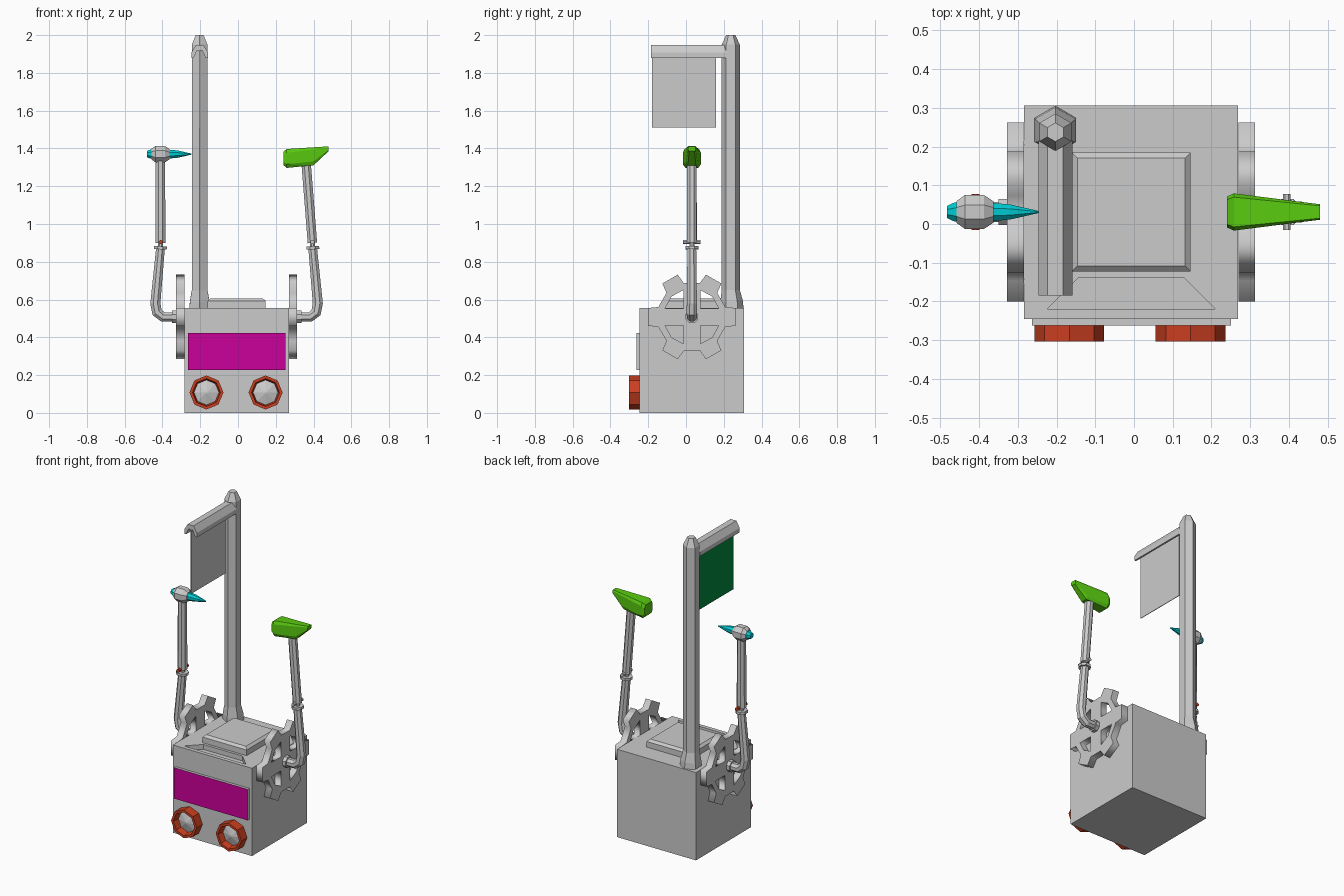
import bpy, bmesh, math
from mathutils import Vector, Matrix

if "Cube" in bpy.data.objects:
    bpy.data.objects.remove(bpy.data.objects["Cube"])

CX, CY = -0.0075, 0.031          # body centre line
PX = -0.203                      # post and flag line


def mat(name, rgb):
    m = bpy.data.materials.new(name)
    m.diffuse_color = (*rgb, 1)
    m.use_nodes = True
    m.node_tree.nodes["Principled BSDF"].inputs["Base Color"].default_value = m.diffuse_color
    return m


GREY = mat("grey", (0.6, 0.6, 0.6))
GREEN = mat("lime", (0.10, 0.60, 0.005))
CYAN = mat("cyan", (0.0, 0.60, 0.65))
RED = mat("red", (0.60, 0.05, 0.015))
PINK = mat("magenta", (0.60, 0.0, 0.32))
FLAG = mat("flag_green", (0.0, 0.25, 0.05))


def finish(name, bm, m=None):
    bmesh.ops.recalc_face_normals(bm, faces=bm.faces)
    me = bpy.data.meshes.new(name)
    bm.to_mesh(me)
    bm.free()
    ob = bpy.data.objects.new(name, me)
    bpy.context.collection.objects.link(ob)
    if m:
        me.materials.append(m)
    return ob


def bake(ob):
    """Evaluated copy of an object's mesh."""
    dg = bpy.context.evaluated_depsgraph_get()
    return bpy.data.meshes.new_from_object(ob.evaluated_get(dg))


def box(name, lo, hi, m=None):
    bm = bmesh.new()
    bmesh.ops.create_cube(bm, size=1)
    for v in bm.verts:
        v.co = [(a + b) / 2 + c * (b - a) for a, b, c in zip(lo, hi, v.co)]
    return finish(name, bm, m)


def hull(name, pts, m=None):
    bm = bmesh.new()
    for p in pts:
        bm.verts.new(p)
    bmesh.ops.convex_hull(bm, input=bm.verts[:])
    bmesh.ops.dissolve_limit(bm, angle_limit=0.01, verts=bm.verts[:], edges=bm.edges[:])
    return finish(name, bm, m)


def loft(name, rings, n=8, phase=0.0, m=None, axis=None):
    """Rings of (x, y, z, radius) joined into a capped tube."""
    bm = bmesh.new()
    P = [Vector(r[:3]) for r in rings]
    loops = []
    for i, r in enumerate(rings):
        a, b = P[max(i - 1, 0)], P[min(i + 1, len(P) - 1)]
        t = Vector(axis) if axis else Vector()
        if not axis:
            if i > 0:
                t += (P[i] - a).normalized()
            if i < len(P) - 1:
                t += (b - P[i]).normalized()
        t.normalize()
        ref = Vector((1, 0, 0)) if abs(t.y) > 0.9 else Vector((0, 1, 0))
        u = t.cross(ref).normalized()
        w = u.cross(t).normalized()
        ang = [phase + 2 * math.pi * k / n for k in range(n)]
        loops.append([bm.verts.new(P[i] + r[3] * (math.cos(q) * u + math.sin(q) * w)) for q in ang])
    for A, B in zip(loops, loops[1:]):
        for k in range(n):
            bm.faces.new((A[k], A[(k + 1) % n], B[(k + 1) % n], B[k]))
    bm.faces.new(loops[0])
    bm.faces.new(loops[-1])
    return finish(name, bm, m)


def prism(name, outline, d0, d1, place, m=None):
    """Outline of (a, b) pairs swept from d0 to d1; place(a, b, d) gives the point."""
    bm = bmesh.new()
    A, B = [[bm.verts.new(place(a, b, d)) for a, b in outline] for d in (d0, d1)]
    n = len(A)
    for k in range(n):
        bm.faces.new((A[k], A[(k + 1) % n], B[(k + 1) % n], B[k]))
    bm.faces.new(A)
    bm.faces.new(B)
    return finish(name, bm, m)


# body with a trapezoid recess in the top
body = box("body", (-0.284, -0.245, 0), (0.269, 0.306, 0.556))
trap = [(-0.145, -0.14), (0.13, -0.14), (0.21, -0.22), (-0.225, -0.22)]
cutter = prism("recess_cutter", trap, 0.525, 0.6, lambda a, b, d: (a, b, d))
mod = body.modifiers.new("recess", 'BOOLEAN')
mod.operation, mod.object, mod.solver = 'DIFFERENCE', cutter, 'EXACT'
cut_mesh = bake(body)
body.modifiers.clear()
body.data = cut_mesh
bpy.data.objects.remove(cutter)

# lid with chamfered rim
hull("lid", [(CX + sx * h, CY + sy * h, z) for h, z in ((0.154, 0.55), (0.154, 0.592), (0.139, 0.606))
             for sx in (-1, 1) for sy in (-1, 1)])

# front panel, coloured on its front face only
panel = box("front_panel", (-0.264, -0.262, 0.228), (0.251, -0.24, 0.424), GREY)
panel.data.materials.append(PINK)
for f in panel.data.polygons:
    if f.normal.y < -0.9:
        f.material_index = 1

# front lamps: octagonal rim and faceted dish
for side, x in (("left", -0.167), ("right", 0.146)):
    z = 0.108
    loft("lamp_rim_" + side, [(x, -0.24, z, 0.09), (x, -0.303, z, 0.09), (x, -0.303, z, 0.074),
                              (x, -0.262, z, 0.066)], 8, 0, RED, (0, -1, 0))
    loft("lamp_dish_" + side, [(x, -0.260, z, 0.066), (x, -0.264, z, 0.066), (x, -0.282, z, 0.006)],
         8, 0, None, (0, -1, 0))


# shoulder gears: six teeth and four windows
def gear(name, x):
    cu = bpy.data.curves.new(name, 'CURVE')
    cu.dimensions, cu.fill_mode, cu.extrude = '2D', 'BOTH', 0.0215
    outer = []
    for k in range(6):
        for a, r in ((-16.5, 0.185), (-11.5, 0.236), (11.5, 0.236), (16.5, 0.185)):
            q = math.radians(60 * k + a)
            outer.append((r * math.cos(q), r * math.sin(q)))
    window = [(0.045, 0.045), (0.142, 0.045), (0.108, 0.108), (0.045, 0.142)]
    for pts in [outer] + [[(sx * a, sy * b) for a, b in window] for sx in (-1, 1) for sy in (-1, 1)]:
        sp = cu.splines.new('POLY')
        sp.points.add(len(pts) - 1)
        for p, (a, b) in zip(sp.points, pts):
            p.co = (a, b, 0, 1)
        sp.use_cyclic_u = True
    tmp = bpy.data.objects.new(name + "_curve", cu)
    bpy.context.collection.objects.link(tmp)
    me = bake(tmp)
    bpy.data.objects.remove(tmp)
    me.transform(Matrix(((0, 0, 1), (1, 0, 0), (0, 1, 0))).to_4x4())
    bm = bmesh.new()
    bm.from_mesh(me)
    bmesh.ops.remove_doubles(bm, verts=bm.verts[:], dist=1e-5)
    ob = finish(name, bm)
    ob.location = (x, CY, 0.508)


# gears, hubs and lower arms, mirrored about the body
E = math.pi / 8
for side, s in (("left", -1), ("right", 1)):
    X = lambda d: CX + s * d
    gear("shoulder_gear_" + side, X(0.2985))
    loft("shoulder_hub_" + side, [(X(0.315), CY, 0.508, 0.036), (X(0.343), CY, 0.508, 0.036)], 8, E)
    loft("lower_arm_" + side, [(X(0.3), CY, 0.508, 0.027), (X(0.39), CY, 0.508, 0.028),
                               (X(0.421), CY, 0.532, 0.03), (X(0.43), CY, 0.58, 0.029),
                               (X(0.403), CY, 0.872, 0.025)], 8, E)
    loft("elbow_collar_" + side, [(X(0.404), CY, 0.866, 0.037), (X(0.403), CY, 0.882, 0.037)], 8, E)
    loft("elbow_neck_" + side, [(X(0.403), CY, 0.875, 0.014), (X(0.402), CY, 0.915, 0.014)], 8, E)
    loft("elbow_pin_" + side, [(X(0.402), CY - 0.047, 0.904, 0.011), (X(0.402), CY + 0.047, 0.904, 0.011)],
         8, E, RED if s < 0 else None)

# upper arms
loft("upper_arm_left", [(-0.411, CY, 0.9, 0.029), (-0.411, CY, 1.35, 0.027)], 8, E)
loft("upper_arm_right", [(0.394, CY, 0.9, 0.027), (0.36, CY, 1.33, 0.027)], 8, E)

# pick tool on the left arm
Z = 1.37
loft("pick_head", [(-0.459, CY, Z, 0.030), (-0.437, CY, Z, 0.047), (-0.387, CY, Z, 0.047),
                   (-0.363, CY, Z, 0.030)], 8, E)
loft("pick_stub", [(-0.45, CY, Z, 0.027), (-0.465, CY, Z, 0.026), (-0.483, CY, Z, 0.017)], 8, E, CYAN)
loft("pick_spike", [(-0.37, CY, Z, 0.026), (-0.32, CY, Z, 0.021), (-0.275, CY, Z, 0.010),
                    (-0.247, CY, Z, 0.003)], 8, E, CYAN)

# hammer wedge on the right arm: x, half width, bottom, top
wedge = [(0.24, 0.040, 1.312, 1.383), (0.258, 0.048, 1.297, 1.397), (0.40, 0.030, 1.311, 1.404),
         (0.48, 0.020, 1.386, 1.411)]
pts = []
for x, h, z0, z1 in wedge:
    c = min(0.02, (z1 - z0) * 0.25)
    for sy in (-1, 1):
        pts += [(x, CY + sy * h * 0.7, z0), (x, CY + sy * h, z0 + c),
                (x, CY + sy * h, z1 - c), (x, CY + sy * h * 0.8, z1)]
hull("hammer_head", pts, GREEN)

# hexagonal post with flared foot and tapered tip
PY = 0.237
loft("post", [(PX, PY + 0.006, 0.55, 0.062), (PX, PY + 0.004, 0.59, 0.06), (PX, PY, 0.65, 0.048),
              (PX, PY, 1.95, 0.048), (PX, PY, 2.0, 0.024)], 6, math.pi / 2)

# flag bar: open arched channel
arch = [(-0.044, 1.88), (-0.044, 1.908), (-0.02, 1.947), (0.02, 1.947), (0.044, 1.908), (0.044, 1.88),
        (0.032, 1.88), (0.014, 1.918), (-0.014, 1.918), (-0.032, 1.88)]
prism("flag_bar", arch, -0.185, 0.215, lambda a, b, d: (PX + a, d, b))

# hanging flag, green on its left face
flag = box("flag", (PX - 0.002, -0.18, 1.51), (PX + 0.002, 0.16, 1.925), GREY)
flag.data.materials.append(FLAG)
for f in flag.data.polygons:
    if f.normal.x < -0.9:
        f.material_index = 1
